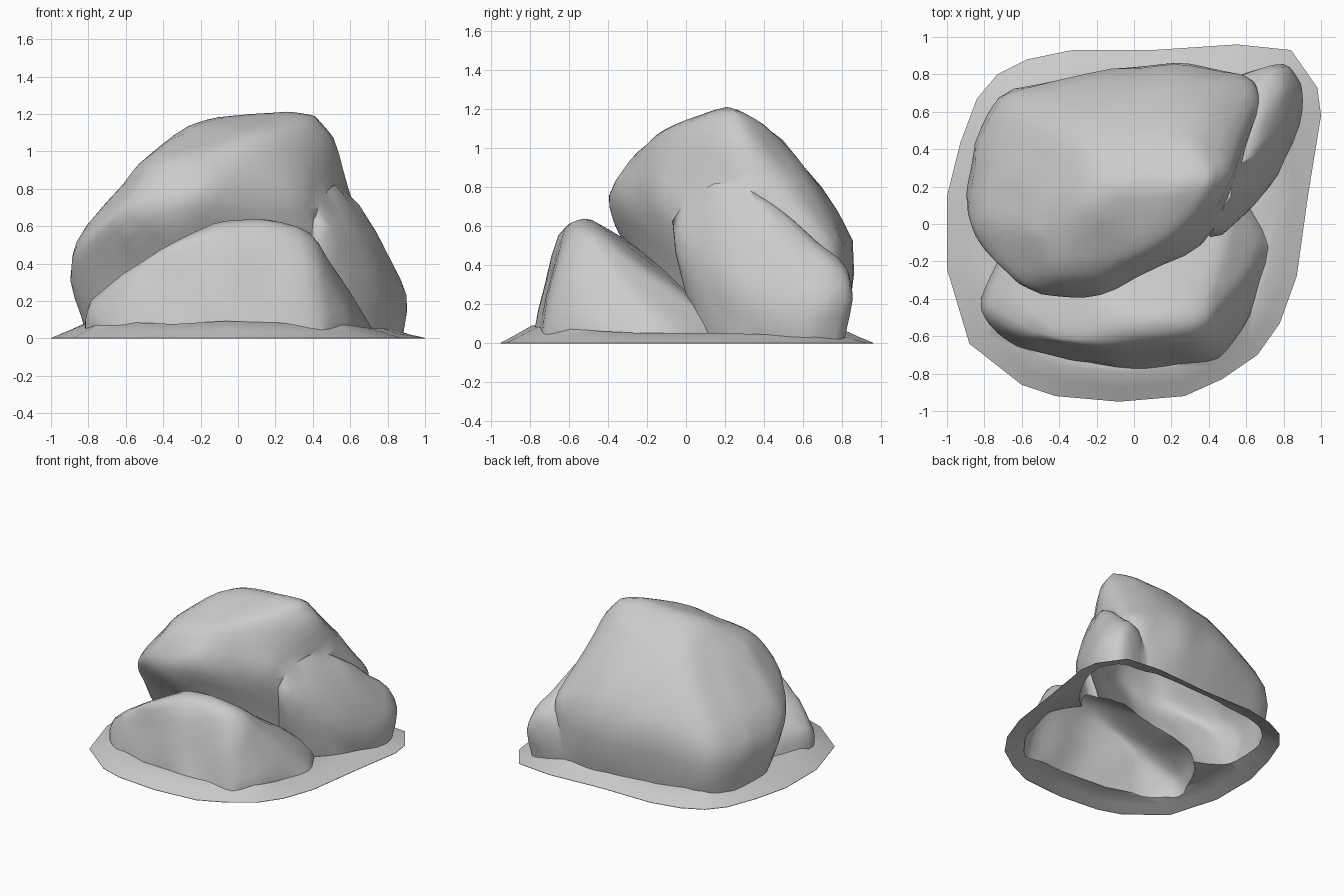
import bpy, bmesh
from mathutils import Vector, noise

if "Cube" in bpy.data.objects:
    bpy.data.objects.remove(bpy.data.objects["Cube"])


def new_object(name, bm):
    mesh = bpy.data.meshes.new(name)
    bmesh.ops.recalc_face_normals(bm, faces=bm.faces[:])
    bm.to_mesh(mesh)
    bm.free()
    ob = bpy.data.objects.new(name, mesh)
    bpy.context.collection.objects.link(ob)
    return ob


def boulder(name, points, seed):
    """Convex lump, softened at the edges and slightly roughened."""
    bm = bmesh.new()
    for p in points:
        bm.verts.new(p)
    res = bmesh.ops.convex_hull(bm, input=bm.verts[:])
    junk = {g for g in res["geom_interior"] + res["geom_unused"]
            if isinstance(g, bmesh.types.BMVert)}
    bmesh.ops.delete(bm, geom=list(junk), context='VERTS')
    bmesh.ops.subdivide_edges(bm, edges=bm.edges[:], cuts=3, use_grid_fill=True)
    for _ in range(2):
        bmesh.ops.smooth_vert(bm, verts=bm.verts[:], factor=0.5,
                              use_axis_x=True, use_axis_y=True, use_axis_z=True)
    bm.normal_update()
    for v in bm.verts:
        n = noise.noise(v.co * 4 + Vector((seed, 0, 0)))
        v.co += v.normal * (0.008 + 0.02 * n)
    return new_object(name, bm)


# Large leaning boulder at the back
big = boulder("back_boulder", [
    (.28, .22, 1.23), (.42, .25, 1.2), (-.13, .2, 1.19), (-.32, .1, 1.13),
    (0, -.08, 1.09), (.3, -.02, 1.12), (.56, .3, 1.03), (-.54, -.03, .92),
    (-.3, -.4, .75), (-.15, -.37, .8), (-.56, -.36, .7), (-.45, -.28, .92),
    (-.15, -.25, 1.0), (-.75, -.2, .6), (-.3, -.32, .5), (.35, -.14, .75),
    (-.92, .1, .46), (-.86, -.07, .42), (-.88, .4, .42), (-.83, .2, .1),
    (-.72, .72, .45), (-.1, .86, .5), (.2, .88, .54), (.55, .82, .5),
    (.3, .48, 1.08), (-.3, .48, 1.0), (.67, .6, .62), (.66, .75, .45),
    (.52, .05, .3), (.65, .6, -.15), (.55, .76, -.15),
    (-.75, .55, -.15), (-.75, .2, -.15), (.3, .77, -.15), (.35, .15, -.15),
    (-.3, .1, -.15), (-.5, .68, -.15)], 1)

# Lower shoulder on the right of the large boulder
shoulder = boulder("side_shoulder", [
    (.5, .1, .9), (.57, .27, .86), (.4, -.13, .72), (.67, .42, .62),
    (.74, .6, .49), (.79, .73, .43), (.7, .84, .4), (.92, .65, .24),
    (.9, .75, .22), (.82, .86, .25), (.79, .27, .22), (.6, .05, .28),
    (.85, .6, -.15), (.78, .78, -.15), (.5, .12, -.15), (.72, .3, -.15),
    (.2, .2, -.15), (.2, .6, .4), (.3, .7, -.15)], 4)

# Smaller wedge-shaped boulder in front
small = boulder("front_boulder", [
    (-.12, -.51, .63), (.1, -.5, .645), (.1, -.62, .61), (.38, -.54, .57),
    (.38, -.38, .53), (-.1, -.64, .59), (-.36, -.63, .48), (-.54, -.6, .42),
    (-.8, -.45, .2), (-.76, -.56, .12), (-.84, -.42, .03), (-.6, -.68, .03),
    (-.1, -.77, .03), (.15, -.78, .03), (.45, -.72, .03), (.42, -.64, .4),
    (.5, -.3, .38), (.66, -.2, .16), (.74, -.1, .0), (.62, -.5, .08),
    (.55, .25, .05), (-.6, 0, .2), (-.3, -.1, .4), (-.8, -.35, -.15),
    (-.6, -.66, -.15), (0, -.77, -.15), (.45, -.7, -.15), (.72, -.2, -.15),
    (.5, .25, -.15), (-.6, .1, -.15)], 7)

# Low earth skirt round the base
outline = [(-1, .15), (-.93, .43), (-.84, .67), (-.73, .8), (-.57, .88),
           (-.33, .93), (.1, .93), (.55, .96), (.84, .93), (.98, .73),
           (1, .58), (.93, .15), (.87, -.28), (.78, -.53), (.66, -.7),
           (.47, -.83), (.27, -.92), (-.08, -.95), (-.42, -.92),
           (-.6, -.86), (-.88, -.64), (-1, -.24)]
bm = bmesh.new()
rings = []
for scale, z in [(1, -.1), (1, .003), (.92, .04), (.83, .085), (.72, .08), (.5, .05)]:
    ring = []
    for x, y in outline:
        h = z * (1 + .5 * noise.noise(Vector((x * 3, y * 3, 2)))) if z > .01 else z
        if z > .01 and x > .7:      # thinner on the right
            h *= .6
        ring.append(bm.verts.new((x * scale, y * scale, h)))
    rings.append(ring)
n = len(outline)
for a, b in zip(rings, rings[1:]):
    for i in range(n):
        j = (i + 1) % n
        bm.faces.new((a[i], a[j], b[j], b[i]))
bm.faces.new(rings[0])
centre = bm.verts.new((0, 0, .05))
for i in range(n):
    bm.faces.new((rings[-1][i], rings[-1][(i + 1) % n], centre))
skirt = new_object("ground_skirt", bm)

# Fuse the parts into one rock shell
for part in (shoulder, small, skirt):
    mod = big.modifiers.new("fuse", 'BOOLEAN')
    mod.operation = 'UNION'
    mod.solver = 'EXACT'
    mod.object = part
fused = bpy.data.meshes.new_from_object(
    big.evaluated_get(bpy.context.evaluated_depsgraph_get()))

# Slice at ground level, leaving the underside open
bm = bmesh.new()
bm.from_mesh(fused)
bmesh.ops.bisect_plane(bm, geom=bm.verts[:] + bm.edges[:] + bm.faces[:],
                       plane_co=(0, 0, 0), plane_no=(0, 0, 1), clear_inner=True)
rocks = new_object("rock_pile", bm)
for part in (big, shoulder, small, skirt):
    bpy.data.objects.remove(part)

bpy.context.view_layer.objects.active = rocks
rocks.select_set(True)
bpy.ops.object.shade_smooth_by_angle(angle=0.9)
